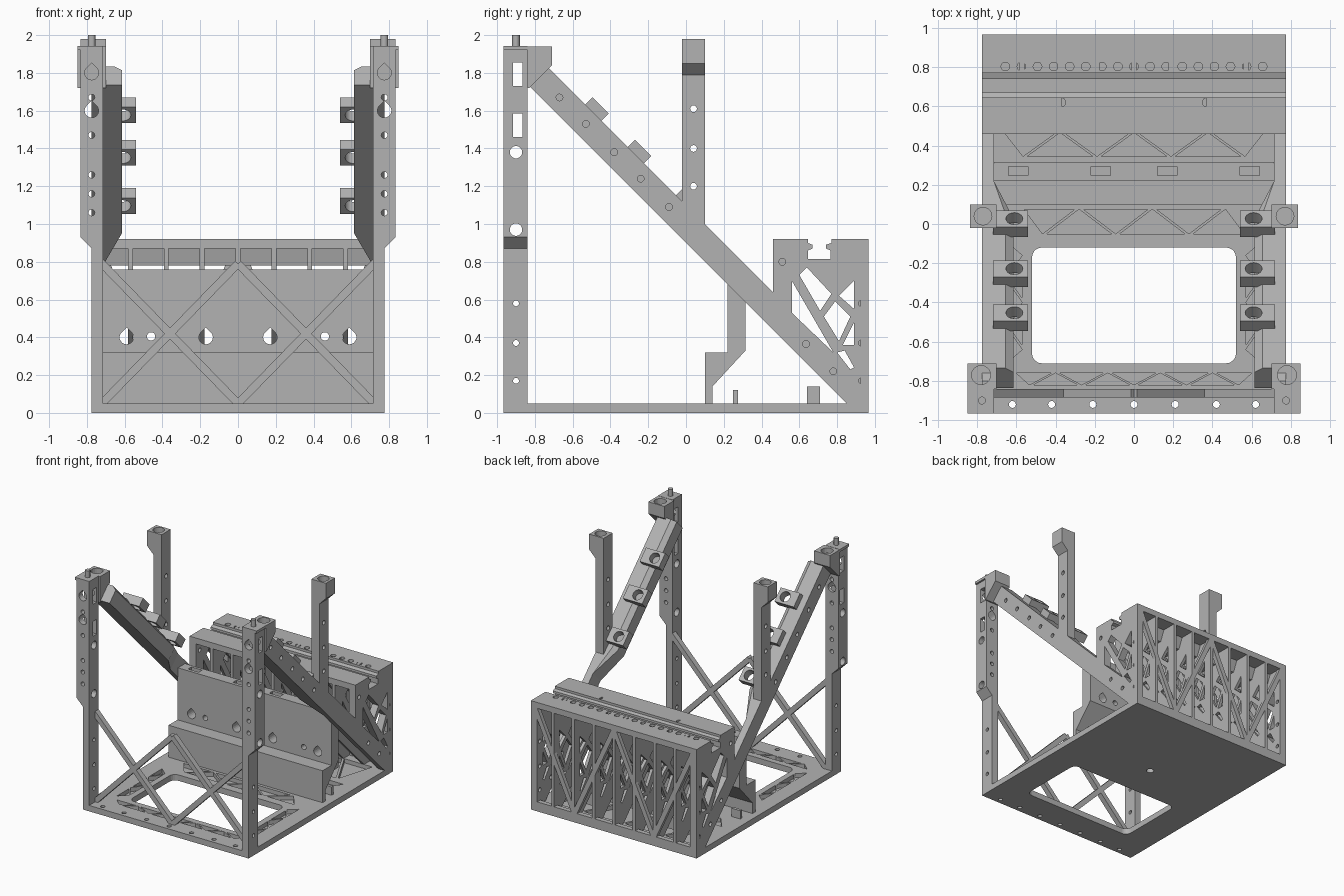
import bpy, bmesh, math
from mathutils import Matrix, Vector

cube = bpy.data.objects.get("Cube")
if cube:
    bpy.data.objects.remove(cube)

grey = bpy.data.materials.new("plain_grey")
grey.use_nodes = True
tone = (0.45, 0.45, 0.45, 1)
grey.diffuse_color = tone
grey.node_tree.nodes["Principled BSDF"].inputs["Base Color"].default_value = tone


def add(name, mesh, mirror=False):
    mesh.materials.clear()
    mesh.materials.append(grey)
    ob = bpy.data.objects.new(name, mesh)
    bpy.context.scene.collection.objects.link(ob)
    if mirror:
        ob.modifiers.new("mirror", "MIRROR")
    return ob


def evaluated(ob):
    dg = bpy.context.evaluated_depsgraph_get()
    return bpy.data.meshes.new_from_object(ob.evaluated_get(dg))


def plate(name, loops, axis, lo, hi, mirror=False):
    """Extrude outlines (inner loops are openings) along an axis."""
    cu = bpy.data.curves.new(name, "CURVE")
    cu.dimensions, cu.fill_mode, cu.extrude = "2D", "BOTH", (hi - lo) / 2
    for loop in loops:
        sp = cu.splines.new("POLY")
        sp.points.add(len(loop) - 1)
        for p, (u, v) in zip(sp.points, loop):
            p.co = (u, v, 0, 1)
        sp.use_cyclic_u = True
    tmp = bpy.data.objects.new(name, cu)
    bpy.context.scene.collection.objects.link(tmp)
    me = evaluated(tmp)
    bpy.data.objects.remove(tmp)
    bm = bmesh.new()
    bm.from_mesh(me)
    for v in bm.verts:
        a, b, w = v.co.x, v.co.y, v.co.z + (lo + hi) / 2
        v.co = {"x": (w, a, b), "y": (a, w, b), "z": (a, b, w)}[axis]
    bmesh.ops.remove_doubles(bm, verts=bm.verts, dist=1e-5)
    bmesh.ops.recalc_face_normals(bm, faces=bm.faces)
    for f in bm.faces:
        f.smooth = False
    bm.to_mesh(me)
    bm.free()
    return add(name, me, mirror)


def drill(ob, loops, axis, lo, hi):
    """Cut straight holes into a part, keeping its mirror live."""
    cutter = plate("cutter", loops, axis, lo, hi)
    cutter.hide_render = True
    mirrored = len(ob.modifiers) > 0
    ob.modifiers.clear()
    mod = ob.modifiers.new("holes", "BOOLEAN")
    mod.operation, mod.solver, mod.object = "DIFFERENCE", "EXACT", cutter
    me = evaluated(ob)
    ob.modifiers.clear()
    ob.data = me
    bpy.data.objects.remove(cutter)
    if mirrored:
        ob.modifiers.new("mirror", "MIRROR")


def rect(a, b, c, d):
    return [(a, c), (b, c), (b, d), (a, d)]


def circle(u, v, r, n=20):
    return [(u + r * math.cos(math.tau * i / n), v + r * math.sin(math.tau * i / n)) for i in range(n)]


def teardrop(u, v, r):
    arc = [math.radians(135 + 270 * i / 14) for i in range(15)]
    return [(u, v + r * 1.41)] + [(u + r * math.cos(t), v + r * math.sin(t)) for t in arc]


def rounded(a, b, c, d, r):
    pts = []
    for k, (u, v) in enumerate([(b - r, d - r), (a + r, d - r), (a + r, c + r), (b - r, c + r)]):
        pts += [(u + r * math.cos(t), v + r * math.sin(t))
                for t in [math.radians(90 * k + 18 * i) for i in range(6)]]
    return pts


def bar(p, q, w):
    p, q = Vector(p), Vector(q)
    n = (q - p).normalized().orthogonal() * w / 2
    return [tuple(c) for c in (p + n, q + n, q - n, p - n)]


def zigzag(a, b, c, d, n, gap=0.022):
    """Row of alternating triangular pockets."""
    step, out = (b - a) / n, []
    for i in range(n):
        lo, hi = (c, d) if i % 2 else (d, c)
        l, r = a + i * step + gap - step / 2, a + (i + 1) * step - gap + step / 2
        out.append([(max(a, l), lo), (min(b, r), lo), (a + (i + 0.5) * step, hi)])
    return out


def hull(name, pts, mirror=False):
    bm = bmesh.new()
    for p in pts:
        bm.verts.new(p)
    bmesh.ops.convex_hull(bm, input=bm.verts)
    me = bpy.data.meshes.new(name)
    bm.to_mesh(me)
    bm.free()
    return add(name, me, mirror)


# Base: closed bottom sheet and ribbed frame with triangular pockets
outline = rect(-0.775, 0.775, -0.965, 0.965)
window = rounded(-0.52, 0.52, -0.71, -0.12, 0.05)
through = [circle(x, -0.92, 0.018, 12) for x in (-0.62, -0.42, -0.21, 0, 0.21, 0.42, 0.62)]
through.append(circle(0, 0.2, 0.03))
plate("base_sheet", [outline, window] + through, "z", 0, 0.015)
pockets = zigzag(-0.56, 0.56, -0.05, 0.075, 6) + zigzag(-0.66, 0.66, 0.345, 0.465, 7)
pockets += zigzag(-0.6, 0.6, -0.82, -0.76, 9) + zigzag(-0.66, 0.66, 0.53, 0.85, 7)
for s in (-1, 1):
    pockets += [[(s * v, u) for u, v in t] for t in zigzag(-0.7, -0.1, 0.57, 0.64, 5)]
plate("base_frame", [outline, window] + through + pockets, "z", 0.015, 0.05)

# Front posts, stepping outwards half way up
post = [(0.715, 0.04), (0.775, 0.04), (0.775, 0.87), (0.835, 0.93), (0.835, 1.94), (0.715, 1.94)]
posts = plate("front_posts", [post], "y", -0.965, -0.84, True)
drill(posts, [teardrop(0.775, z, 0.037) for z in (1.6, 1.8)]
      + [circle(0.775, z, 0.017, 12) for z in (1.06, 1.16, 1.26, 1.47, 1.67)], "y", -1.1, -0.7)
drill(posts, [circle(-0.9, z, 0.033) for z in (0.97, 1.38)]
      + [circle(-0.9, z, 0.016, 12) for z in (0.17, 0.37, 0.58)]
      + [rect(-0.915, -0.865, z, z + 0.125) for z in (1.46, 1.73)], "x", 0.6, 0.95)
head = [(-0.84, 1.72), (-0.83, 1.72), (-0.71, 1.84), (-0.71, 1.94), (-0.84, 1.94)]
heads = plate("front_post_heads", [head], "x", 0.7, 0.85, True)
drill(heads, [circle(0.78, -0.77, 0.048)], "z", 1.86, 2)
plate("front_post_caps", [rect(0.715, 0.85, -0.965, -0.84)], "z", 1.92, 1.942, True)
plate("locating_pegs", [circle(0.775, -0.9, 0.02)], "z", 1.93, 2, True)

# Crossed struts between the front posts
for i, (a, b) in enumerate([(0.05, 0.79), (0.79, 0.05)]):
    plate(f"front_strut_{i}", [bar((0.73, a - 0.01 if i == 0 else a + 0.01), (0, b), 0.042)],
          "y", -0.885, -0.84, True)

# Side frames: diagonal arm joined to the rear box side
truss = [[(0.56, 0.70), (0.56, 0.53), (0.78, 0.32)], [(0.60, 0.73), (0.64, 0.77), (0.77, 0.63), (0.71, 0.54)],
         [(0.81, 0.62), (0.89, 0.70), (0.89, 0.55)], [(0.73, 0.51), (0.79, 0.59), (0.87, 0.51), (0.81, 0.38)],
         [(0.89, 0.48), (0.89, 0.36), (0.83, 0.36)], [(0.80, 0.32), (0.84, 0.33), (0.89, 0.24), (0.87, 0.23)]]
notch = [(0.77, 0.92), (0.77, 0.90), (0.74, 0.89), (0.74, 0.87), (0.765, 0.86), (0.765, 0.815),
         (0.645, 0.815), (0.645, 0.86), (0.67, 0.87), (0.67, 0.89), (0.645, 0.90), (0.645, 0.92)]
rear = [(0.85, 0.05), (0.965, 0.05), (0.965, 0.92)] + notch + [(0.46, 0.92)]
side = rear + [(0.46, 0.64), (-0.72, 1.82), (-0.8, 1.9), (-0.84, 1.9), (-0.84, 1.74)]
bolts = [circle(y, 1.0 - y, 0.018, 12) for y in (-0.67, -0.53, -0.38, -0.24, -0.09, 0.635, 0.78)]
bolts += [circle(0.93, z, 0.017, 12) for z in (0.17, 0.37, 0.58)] + [circle(0.51, 0.8, 0.018, 12)]
plate("side_frames", [side] + truss + bolts, "x", 0.715, 0.775, True)

# Inner thickness of the arms, tapering away near the wall
section = [(0.715, 1.1), (0.655, 1.1), (0.615, 1.06), (0.615, 0.9), (0.715, 0.9)]
ends = [(x, (n + d) / 2, (n - d) / 2) for d in (-2.57, -1.0) for x, n in section]
ends += [(0.715, (n - 0.66) / 2, (n + 0.66) / 2) for n in (0.9, 1.1)]
hull("arm_inner_sides", ends, True)

# Tilted ring holders on the arms
for i, y in enumerate((-0.49, -0.265, -0.01)):
    clip = plate(f"arm_ring_{i}", [rect(0.54, 0.72, -0.06, 0.06), circle(0.61, 0, 0.043)],
                 "z", -0.02, 0.053, True)
    clip.data.transform(Matrix.Translation((0, y, 1.1 - y)) @ Matrix.Rotation(-math.pi / 4, 4, "X"))

# Middle posts standing on the arms
mid = [(0.7, 0.95), (0.775, 0.95), (0.775, 1.79), (0.835, 1.85), (0.835, 1.98), (0.7, 1.98)]
mids = plate("middle_posts", [mid], "y", -0.02, 0.1, True)
drill(mids, [circle(0.04, z, 0.018, 12) for z in (1.2, 1.4, 1.61)], "x", 0.6, 0.9)
drill(mids, [circle(0.77, 0.04, 0.045)], "z", 1.88, 2.1)

# Stepped cross wall
wall = [(0.1, 0.04), (0.1, 0.32), (0.22, 0.32), (0.22, 0.76), (0.315, 0.76), (0.315, 0.33), (0.14, 0.14), (0.14, 0.04)]
wall_ob = plate("cross_wall", [wall], "x", -0.72, 0.72)
drill(wall_ob, [teardrop(s * x, 0.4, 0.037) for s in (-1, 1) for x in (0.17, 0.59)]
      + [circle(s * 0.46, 0.405, 0.022) for s in (-1, 1)], "y", 0, 0.5)
drill(wall_ob, [rect(s * x - 0.05, s * x + 0.05, 0.247, 0.292) for s in (-1, 1) for x in (0.17, 0.59)],
      "z", 0.7, 0.9)

# Rear box: slotted top, inner ribs, latticed back
top = [(0.46, 0.92), (0.46, 0.87), (0.6, 0.87), (0.62, 0.78), (0.8, 0.78), (0.84, 0.87), (0.965, 0.87), (0.965, 0.92)]
top_ob = plate("rear_top", [top + notch], "x", -0.775, 0.775)
drill(top_ob, [circle(0.082 * i, 0.803, 0.022, 14) for i in range(-9, 10)]
      + [circle(s * 0.37, 0.62, 0.022, 14) for s in (-1, 1)], "z", 0.88, 1)
for i in range(-3, 4):
    x = i * 0.19
    plate(f"rear_rib_{i + 4}", [rear + [(0.46, 0.44)]] + truss, "x", x - 0.013, x + 0.013)
plate("rear_back_frame", [rect(-0.775, 0.775, 0.04, 0.92), rect(-0.735, 0.735, 0.08, 0.87)], "y", 0.925, 0.965)
for i in range(2):
    x = 0.37 * i
    a, b = (0.07, 0.88) if i else (0.88, 0.07)
    plate(f"rear_back_strut_{i}", [bar((x, a), (x + 0.37, b), 0.04)], "y", 0.93, 0.965, True)

# Small stops on the base
plate("rear_stops", [rect(0.3, 0.44, 0.64, 0.71)], "z", 0.04, 0.14, True)
plate("wall_stops", [rect(0.62, 0.7, 0.25, 0.275)], "z", 0.04, 0.12, True)
